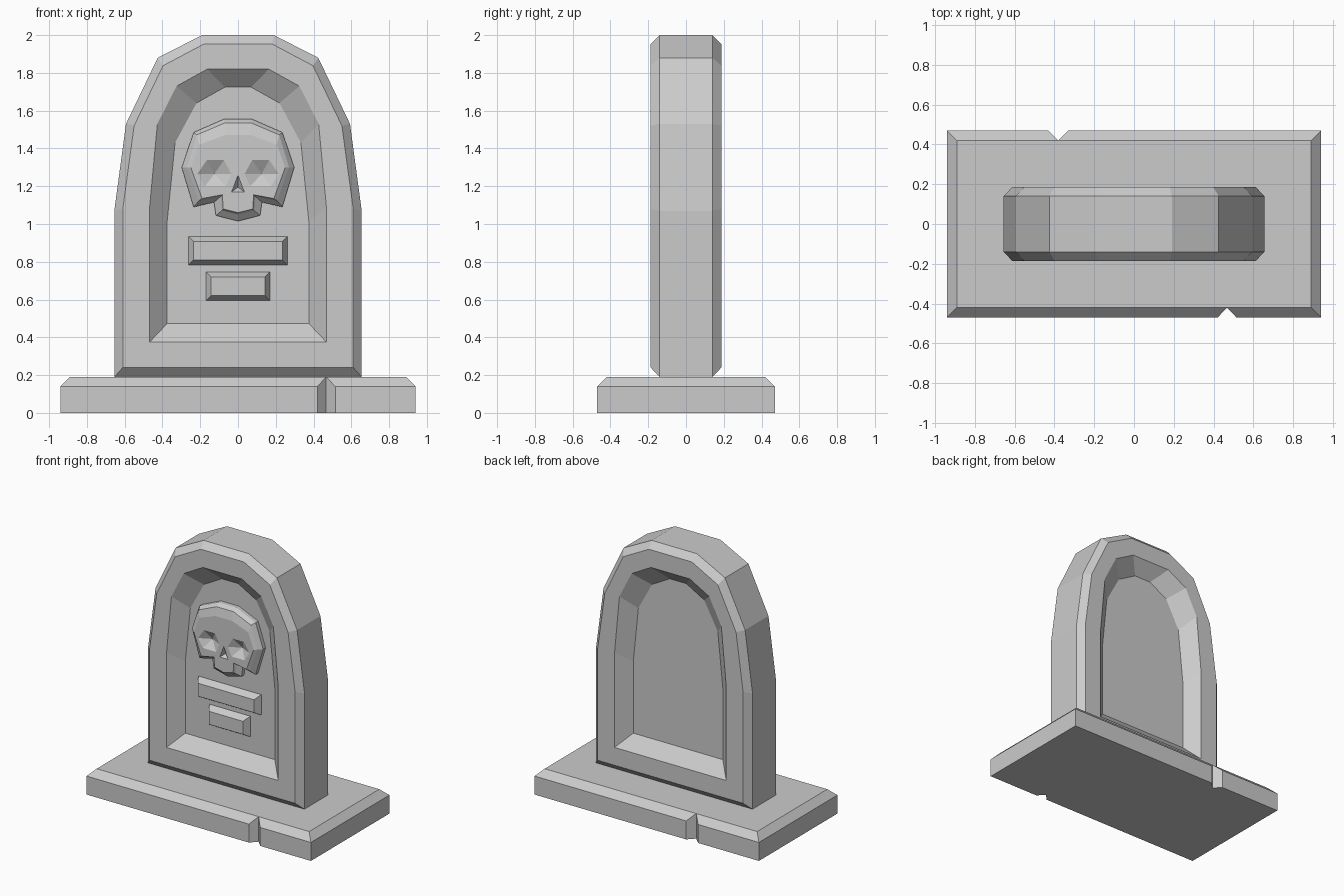
import bpy, bmesh

if "Cube" in bpy.data.objects:
    bpy.data.objects.remove(bpy.data.objects["Cube"])


def loft(name, rings):
    """Closed flat-shaded solid through matching rings of points, capped at both ends."""
    bm = bmesh.new()
    loops = [[bm.verts.new(p) for p in ring] for ring in rings]
    n = len(loops[0])
    for a, b in zip(loops, loops[1:]):
        for i in range(n):
            j = (i + 1) % n
            bm.faces.new((a[i], a[j], b[j], b[i]))
    bm.faces.new(loops[0])
    bm.faces.new(loops[-1])
    bmesh.ops.remove_doubles(bm, verts=bm.verts, dist=1e-5)
    bmesh.ops.recalc_face_normals(bm, faces=bm.faces)
    mesh = bpy.data.meshes.new(name)
    bm.to_mesh(mesh)
    bm.free()
    obj = bpy.data.objects.new(name, mesh)
    bpy.context.collection.objects.link(obj)
    return obj


def mirrored(half, y):
    """Right-half (x, z) profile mirrored over x = 0 and placed at depth y."""
    left = [(-x, z) for x, z in reversed(half) if x > 0]
    return [(x, y, z) for x, z in half + left]


# Base slab with a chipped notch in the front and back edges
outline = [(-.94, -.47), (.42, -.47), (.467, -.42), (.515, -.47), (.94, -.47),
           (.94, .47), (-.33, .47), (-.38, .42), (-.43, .47), (-.94, .47)]
top = [(-.89, -.42)] + [(.467, -.42)] * 3 + [(.89, -.42), (.89, .42)] \
    + [(-.38, .42)] * 3 + [(-.89, .42)]
loft("base_slab", [[(x, y, 0) for x, y in outline],
                   [(x, y, .14) for x, y in outline],
                   [(x, y, .19) for x, y in top]])

# Headstone with chamfered rim and a sloped recess on both faces
outer = [(.19, 2.0), (.425, 1.88), (.593, 1.53), (.655, 1.07), (.655, .19)]
rim = [(.18, 1.953), (.397, 1.838), (.55, 1.52), (.61, 1.08), (.61, .24)]
recess = [(.163, 1.82), (.325, 1.73), (.427, 1.53), (.468, 1.09), (.468, .375)]
panel = [(.07, 1.724), (.22, 1.64), (.333, 1.43), (.375, 1.015), (.375, .473)]
half_stack = [(panel, .095), (recess, .187), (rim, .187), (outer, .14)]
stack = half_stack + [(p, -y) for p, y in reversed(half_stack)]
loft("headstone", [mirrored(p, y) for p, y in stack])

# Raised inscription bars
for name, w, z0, z1 in (("upper_bar", .262, .783, .935), ("lower_bar", .17, .594, .747)):
    d = .027
    loft(name, [mirrored([(w, z1), (w, z0)], -.085),
                mirrored([(w, z1), (w, z0)], -.1),
                mirrored([(w - d, z1 - d), (w - d, z0 + d)], -.145)])

# Skull relief
edge = [(.075, 1.555), (.235, 1.485), (.298, 1.30), (.235, 1.09),
        (.127, 1.115), (.117, 1.045), (0, 1.015)]
bevel = [(.07, 1.535), (.218, 1.472), (.27, 1.30), (.207, 1.123),
         (.09, 1.147), (.085, 1.072), (0, 1.05)]
face = [(.07, 1.47), (.205, 1.42), (.25, 1.30), (.19, 1.135),
        (.083, 1.155), (.078, 1.08), (0, 1.06)]
skull = loft("skull", [mirrored(edge, -.085), mirrored(edge, -.125),
                       mirrored(bevel, -.155), mirrored(face, -.17)])


def carve(name, pts, cx, cz, tip):
    """Cut a pyramid pit whose rim on the face (y = -.17) is pts."""
    rim_pts = [(cx + 2 * (x - cx), -.34 - tip, cz + 2 * (z - cz)) for x, z in pts]
    point = [(cx, tip, cz)] * len(pts)
    bm = bmesh.new()
    ring = [bm.verts.new(p) for p in rim_pts]
    apex = bm.verts.new(point[0])
    bm.faces.new(ring)
    for a, b in zip(ring, ring[1:] + ring[:1]):
        bm.faces.new((a, b, apex))
    bmesh.ops.recalc_face_normals(bm, faces=bm.faces)
    mesh = bpy.data.meshes.new(name)
    bm.to_mesh(mesh)
    bm.free()
    cutter = bpy.data.objects.new(name, mesh)
    bpy.context.collection.objects.link(cutter)
    cutter.hide_render = True
    cutter.display_type = 'WIRE'
    mod = skull.modifiers.new(name, 'BOOLEAN')
    mod.operation = 'DIFFERENCE'
    mod.solver = 'EXACT'
    mod.object = cutter


# Eye sockets and nose
eye = [(.075, 1.338), (.165, 1.338), (.215, 1.265), (.175, 1.2), (.065, 1.2), (.035, 1.265)]
for name, s in (("right_eye_cutter", 1), ("left_eye_cutter", -1)):
    carve(name, [(s * x, z) for x, z in eye], s * .125, 1.265, -.125)
carve("nose_cutter", [(0, 1.258), (.034, 1.17), (-.034, 1.17)], 0, 1.195, -.135)

# Bake the cuts into the skull and drop the cutters
bpy.context.view_layer.update()
evaluated = skull.evaluated_get(bpy.context.evaluated_depsgraph_get())
carved = bpy.data.meshes.new_from_object(evaluated)
cutters = [m.object for m in skull.modifiers]
skull.modifiers.clear()
skull.data = carved
for c in cutters:
    bpy.data.objects.remove(c)
